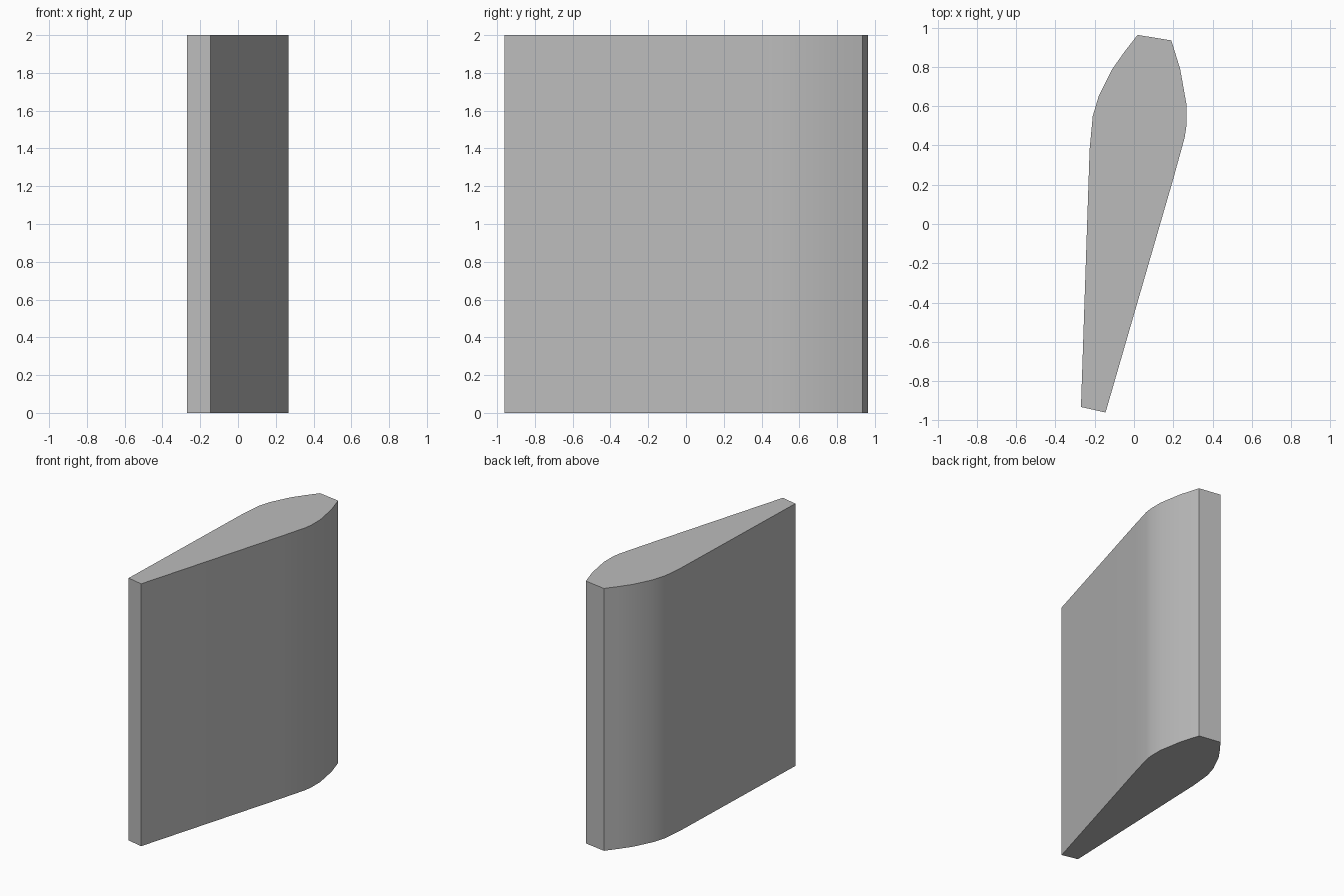
import bpy, bmesh, math

cube = bpy.data.objects.get("Cube")
if cube:
    bpy.data.objects.remove(cube, do_unlink=True)

HEIGHT = 2.0

# Single grey finish
grey = bpy.data.materials.new("plain_grey")
grey.use_nodes = True
colour = (0.5, 0.5, 0.5, 1.0)
grey.diffuse_color = colour
grey.node_tree.nodes["Principled BSDF"].inputs["Base Color"].default_value = colour

# Teardrop cross-section, counter-clockwise: narrow end, left side, wide end, right side
profile = [
    (-0.27, -0.932), (-0.145, -0.96),
    (0.2, 0.23), (0.258, 0.44), (0.267, 0.5), (0.267, 0.61), (0.235, 0.79),
    (0.19, 0.935), (0.018, 0.963),
    (-0.05, 0.875), (-0.11, 0.79), (-0.18, 0.65), (-0.21, 0.55), (-0.226, 0.38),
]

# Extrude the section straight up
bm = bmesh.new()
base = bm.faces.new([bm.verts.new((x, y, 0)) for x, y in profile])
result = bmesh.ops.extrude_face_region(bm, geom=[base], use_keep_orig=True)
top_verts = [g for g in result["geom"] if isinstance(g, bmesh.types.BMVert)]
bmesh.ops.translate(bm, verts=top_verts, vec=(0, 0, HEIGHT))
bmesh.ops.recalc_face_normals(bm, faces=bm.faces)

mesh = bpy.data.meshes.new("tapered_blade")
bm.to_mesh(mesh)
bm.free()
mesh.materials.append(grey)
blade = bpy.data.objects.new("tapered_blade", mesh)
bpy.context.collection.objects.link(blade)

# Smooth the curved flanks, keep the end corners crisp
bpy.ops.object.select_all(action="DESELECT")
blade.select_set(True)
bpy.context.view_layer.objects.active = blade
bpy.ops.object.shade_smooth_by_angle(angle=math.radians(35))
